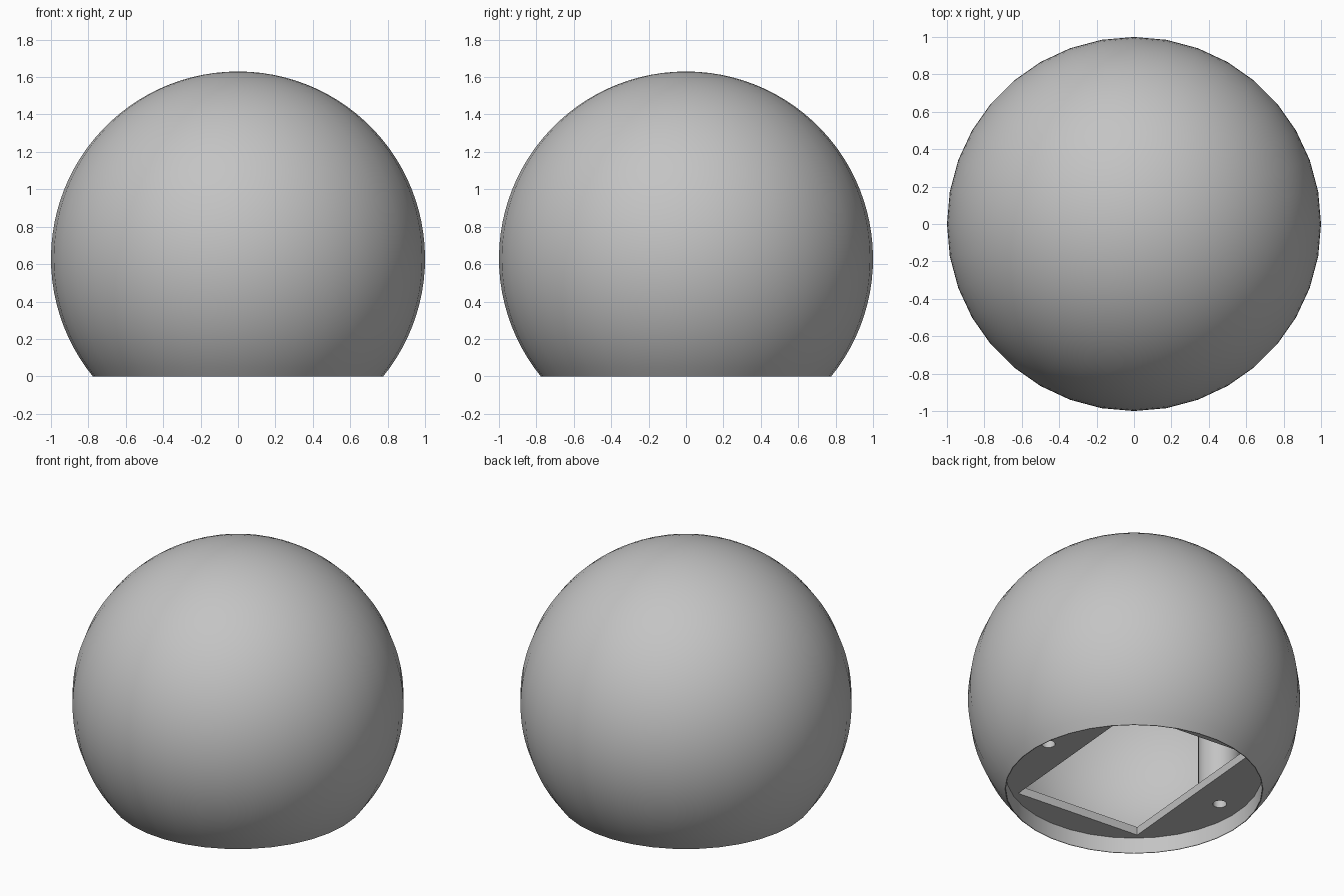
import bpy, bmesh, math
from mathutils import Matrix

cube = bpy.data.objects.get("Cube")
if cube:
    bpy.data.objects.remove(cube, do_unlink=True)

CENTRE_Z = 0.63        # sphere centre height
INNER_R = 0.95         # inside radius of the shell
RIM_R = 0.772          # recess radius at the open bottom
PLATE_Z, PLATE_TOP = 0.105, 0.16
TURN = math.radians(-5)
POST_X, POST_R, HOLE_R = 0.63, 0.13, 0.042

grey = bpy.data.materials.new("plain_grey")
grey.use_nodes = True
colour = (0.55, 0.55, 0.55, 1)
grey.diffuse_color = colour
grey.node_tree.nodes["Principled BSDF"].inputs["Base Color"].default_value = colour


def finish(bm, name):
    bmesh.ops.recalc_face_normals(bm, faces=bm.faces)
    mesh = bpy.data.meshes.new(name)
    bm.to_mesh(mesh)
    bm.free()
    mesh.materials.append(grey)
    obj = bpy.data.objects.new(name, mesh)
    bpy.context.collection.objects.link(obj)
    return obj


def smooth(obj):
    bpy.ops.object.select_all(action='DESELECT')
    obj.select_set(True)
    bpy.context.view_layer.objects.active = obj
    bpy.ops.object.shade_smooth_by_angle(angle=math.radians(35))


def arc(radius, z_start, steps):
    """Points of a sphere's outline from height z_start to its top."""
    a0 = math.asin((z_start - CENTRE_Z) / radius)
    angles = [a0 + (math.pi / 2 - a0) * i / steps for i in range(steps + 1)]
    return [(radius * math.cos(a), CENTRE_Z + radius * math.sin(a)) for a in angles]


def cylinder(bm, x, radius, z0, z1, sides):
    bmesh.ops.create_cone(bm, cap_ends=True, segments=sides, radius1=radius,
                          radius2=radius, depth=z1 - z0,
                          matrix=Matrix.Translation((x, 0, (z0 + z1) / 2)))


# Hollow truncated ball: outer skin, inner skin and straight recess wall
profile = arc(1.0, 0, 36) + arc(INNER_R, PLATE_TOP, 30)[::-1]
profile += [(RIM_R, PLATE_TOP), (RIM_R, 0)]
bm = bmesh.new()
verts = [bm.verts.new((r, 0, z)) for r, z in profile]
edges = [bm.edges.new((verts[i - 1], v)) for i, v in enumerate(verts) if i != 37]
bmesh.ops.spin(bm, geom=verts + edges, cent=(0, 0, 0), axis=(0, 0, 1),
               angle=math.tau, steps=36)
bmesh.ops.remove_doubles(bm, verts=bm.verts, dist=0.0005)
smooth(finish(bm, "ball_shell"))

# Base plate with a rectangular opening and two screw holes
bm = bmesh.new()
cylinder(bm, 0, 0.79, PLATE_Z, PLATE_TOP, 72)
plate = finish(bm, "base_plate")

bm = bmesh.new()
bmesh.ops.create_cube(bm, size=1, matrix=Matrix.Translation((0, 0, PLATE_Z))
                      @ Matrix.Diagonal((0.874, 1.18, 0.4, 1)))
for side in (-1, 1):
    cylinder(bm, side * POST_X, HOLE_R, 0, 0.3, 20)
bmesh.ops.rotate(bm, verts=bm.verts, matrix=Matrix.Rotation(TURN, 3, 'Z'))
cutter = finish(bm, "plate_cutter")
cutter.hide_render = True
cutter.hide_set(True)

cut = plate.modifiers.new("openings", 'BOOLEAN')
cut.object = cutter
cut.operation = 'DIFFERENCE'
cut.solver = 'EXACT'
bpy.context.view_layer.objects.active = plate
plate.select_set(True)
bpy.ops.object.modifier_apply(modifier=cut.name)
bpy.data.objects.remove(cutter, do_unlink=True)
smooth(plate)


# Screw posts: drilled from below, tops following the inside of the ball
def post(name, side):
    bm = bmesh.new()
    sides = 28

    def ring(radius, height):
        out = []
        for i in range(sides):
            a = math.tau * i / sides
            x, y = side * POST_X + radius * math.cos(a), radius * math.sin(a)
            z = height
            if z is None:
                z = CENTRE_Z + math.sqrt((INNER_R + 0.02) ** 2 - x * x - y * y)
            out.append(bm.verts.new((x, y, z)))
        return out

    rings = [ring(HOLE_R, 0.6), ring(HOLE_R, PLATE_TOP),
             ring(POST_R, PLATE_TOP), ring(POST_R, None)]
    for low, high in zip(rings, rings[1:]):
        for i in range(sides):
            bm.faces.new((low[i - 1], low[i], high[i], high[i - 1]))
    bm.faces.new(rings[0])
    bm.faces.new(rings[-1])
    bmesh.ops.rotate(bm, verts=bm.verts, matrix=Matrix.Rotation(TURN, 3, 'Z'))
    smooth(finish(bm, name))


post("right_screw_post", -1)
post("left_screw_post", 1)
